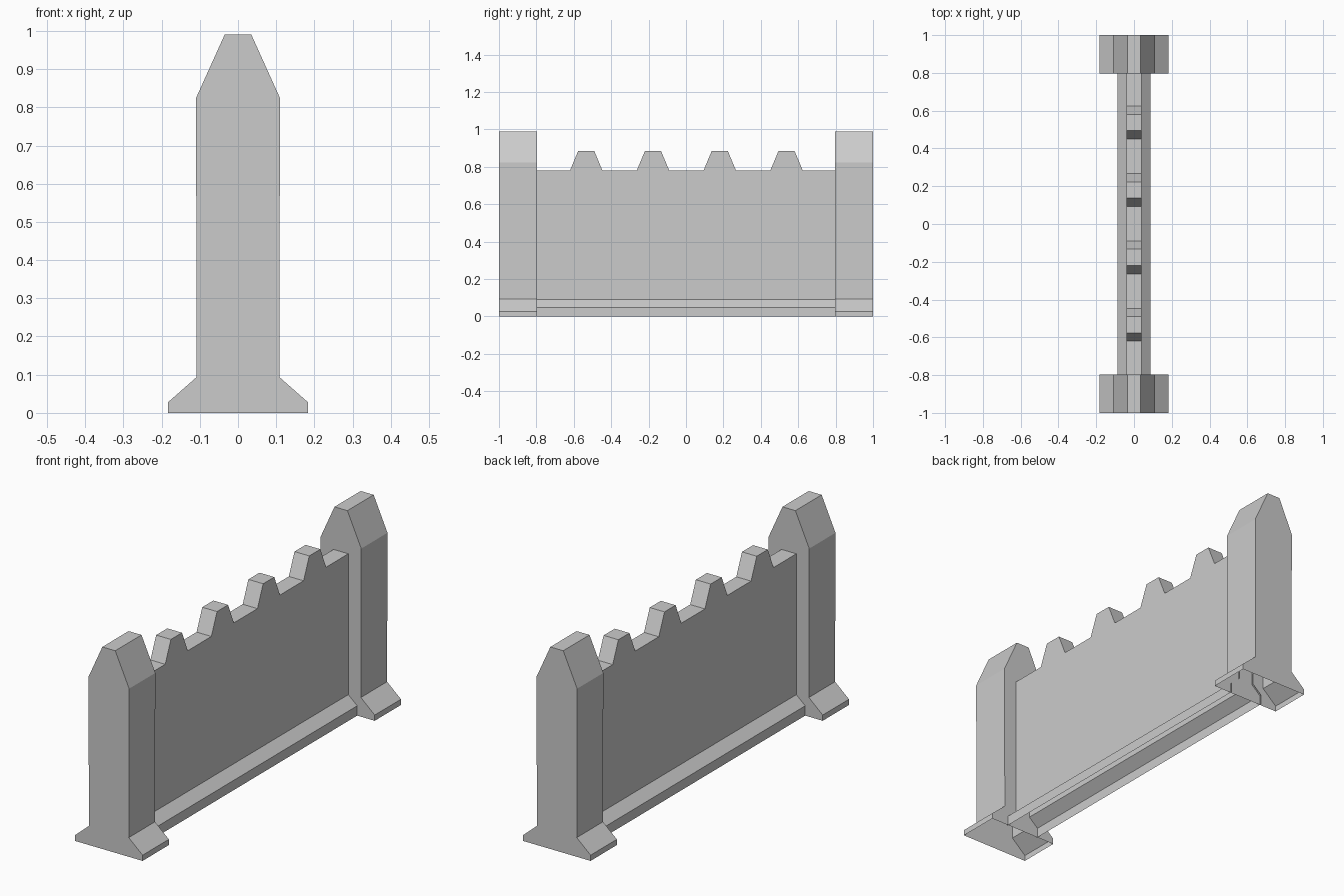
import bpy
import bmesh

cube = bpy.data.objects.get("Cube")
if cube:
    bpy.data.objects.remove(cube, do_unlink=True)

stone = bpy.data.materials.new("grey_stone")
stone.use_nodes = True
grey = (0.6, 0.6, 0.6, 1)
stone.diffuse_color = grey
stone.node_tree.nodes["Principled BSDF"].inputs["Base Color"].default_value = grey


def finish(bm, name):
    bmesh.ops.recalc_face_normals(bm, faces=bm.faces)
    mesh = bpy.data.meshes.new(name)
    bm.to_mesh(mesh)
    bm.free()
    mesh.materials.append(stone)
    obj = bpy.data.objects.new(name, mesh)
    bpy.context.collection.objects.link(obj)
    return obj


def bridge(bm, a, b):
    """Strip of quads between two open rows of vertices."""
    for i in range(len(a) - 1):
        bm.faces.new((a[i], a[i + 1], b[i + 1], b[i]))


# End posts: a flared foot and a chamfered top, open underneath
half = [(0.183, 0), (0.183, 0.028), (0.108, 0.094), (0.11, 0.824), (0.035, 0.99)]
profile = half + [(-x, z) for x, z in reversed(half)]


def post(name, y0, y1):
    bm = bmesh.new()
    rows = [[bm.verts.new((x, y, z)) for x, z in profile] for y in (y0, y1)]
    bridge(bm, *rows)
    for row in rows:
        bm.faces.new(row)
    finish(bm, name)


post("front_post", -1, -0.797)
post("back_post", 0.797, 1)

# Wall outline with four tapered merlons along the top
END, TOP, PEAK = 0.805, 0.78, 0.885
outline = [(-END, 0.09), (-END, TOP)]
for i in range(4):
    c = 0.002 + (i - 1.5) * 0.357
    outline += [(c - 0.087, TOP), (c - 0.043, PEAK), (c + 0.043, PEAK), (c + 0.087, TOP)]
outline += [(END, TOP), (END, 0.09)]

# Wall panel with a sloped skirt on each side, hollow underneath
bm = bmesh.new()
sides = []
for s in (-1, 1):
    row = [bm.verts.new((s * 0.04, y, z)) for y, z in outline]
    bm.faces.new(row)
    sides.append(row)
    upper = [row[0], row[-1]]
    for x, z in ((0.088, 0.048), (0.088, 0)):
        lower = [bm.verts.new((s * x, y, z)) for y in (-END, END)]
        bridge(bm, upper, lower)
        upper = lower
bridge(bm, sides[0][1:-1], sides[1][1:-1])
finish(bm, "wall_panel")
